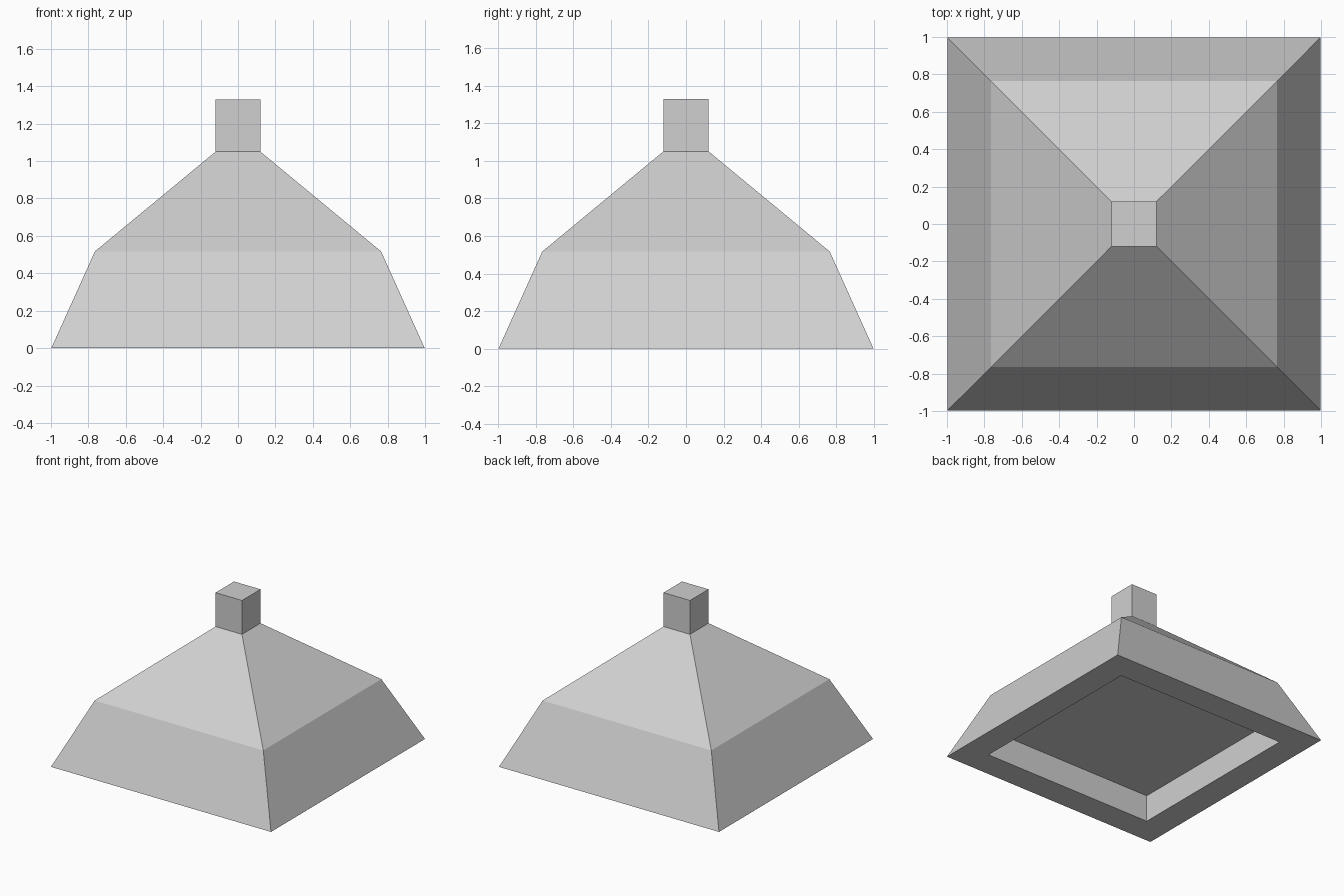
import bpy
import bmesh

# Remove the default cube
cube = bpy.data.objects.get("Cube")
if cube:
    bpy.data.objects.remove(cube, do_unlink=True)

grey = bpy.data.materials.new("light_grey")
grey.use_nodes = True
colour = (0.63, 0.63, 0.63, 1)
grey.diffuse_color = colour
grey.node_tree.nodes["Principled BSDF"].inputs["Base Color"].default_value = colour


def square_loft(name, levels):
    """Skin a stack of square rings given as (half width, height), capping both ends."""
    bm = bmesh.new()
    rings = []
    for half, z in levels:
        rings.append([bm.verts.new((sx * half, sy * half, z))
                      for sx, sy in ((-1, -1), (1, -1), (1, 1), (-1, 1))])
    for low, high in zip(rings, rings[1:]):
        for i in range(4):
            j = (i + 1) % 4
            bm.faces.new((low[i], low[j], high[j], high[i]))
    bm.faces.new(rings[0])
    bm.faces.new(rings[-1])
    bmesh.ops.recalc_face_normals(bm, faces=bm.faces)
    mesh = bpy.data.meshes.new(name)
    bm.to_mesh(mesh)
    bm.free()
    mesh.materials.append(grey)
    obj = bpy.data.objects.new(name, mesh)
    bpy.context.collection.objects.link(obj)
    return obj


# Hood: recess ceiling, recess wall, flat rim, then two outer slopes
recess, depth = 0.776, 0.22
shoulder, neck = (0.765, 0.517), (0.12, 1.05)
# The recess ceiling pokes no further than the outer slope at its height
hood = square_loft("hood", [(recess, depth), (recess, 0), (0.998, 0), shoulder, neck])

# Square duct stub on top
stub = square_loft("duct_stub", [neck, (neck[0], 1.328)])
